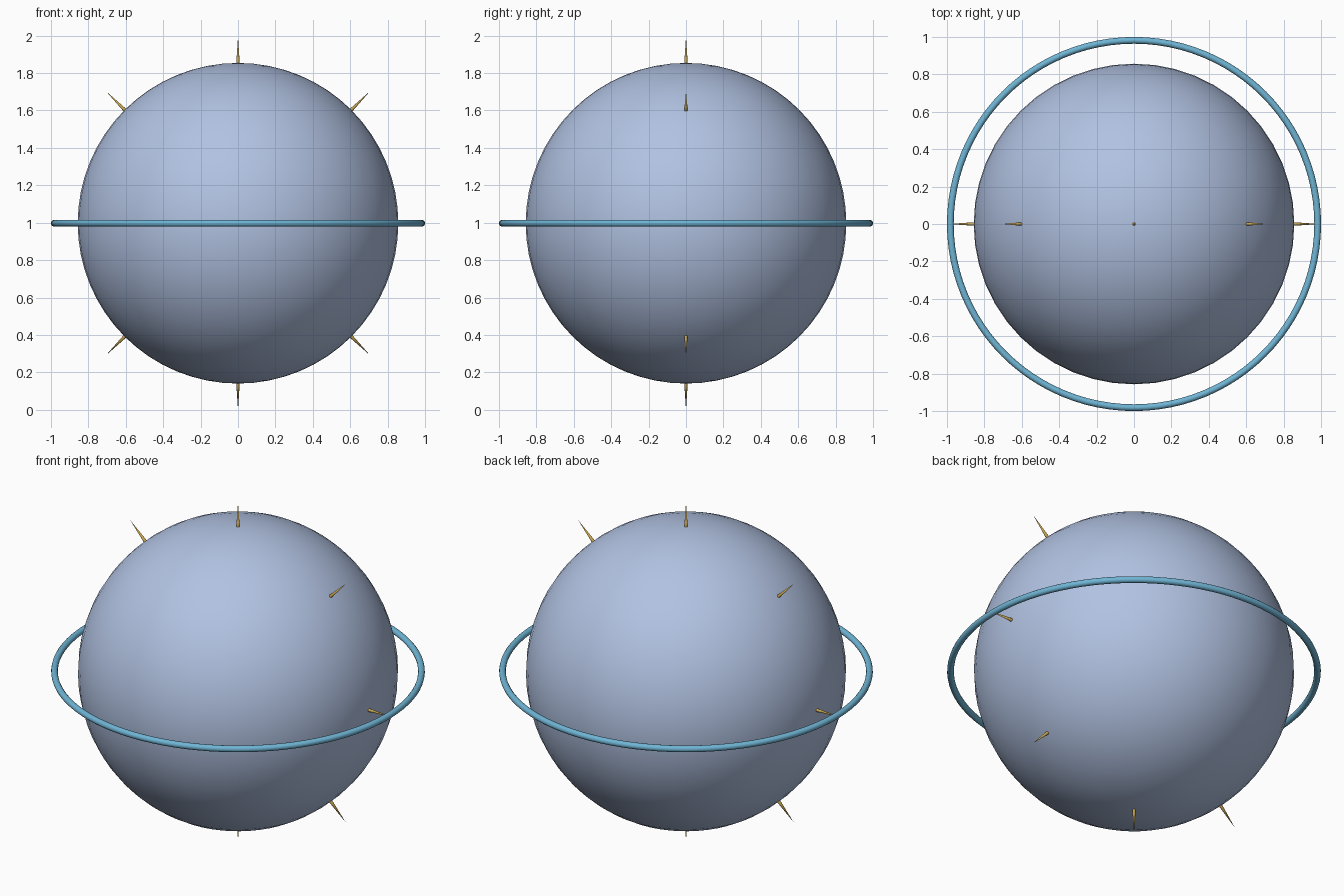
import bpy
import math
from mathutils import Vector

cube = bpy.data.objects.get("Cube")
if cube:
    bpy.data.objects.remove(cube, do_unlink=True)

CENTRE = Vector((0, 0, 0.997))
GLOBE_RADIUS = 0.857
SPIKE_TIP = 0.997


def material(name, colour):
    mat = bpy.data.materials.new(name)
    mat.use_nodes = True
    mat.diffuse_color = (*colour, 1)
    mat.node_tree.nodes["Principled BSDF"].inputs["Base Color"].default_value = (*colour, 1)
    return mat


def finish(name, mat, angle=40):
    obj = bpy.context.object
    obj.name = name
    obj.data.materials.append(mat)
    bpy.ops.object.shade_smooth_by_angle(angle=math.radians(angle))
    return obj


pale_blue = material("pale_blue", (0.44, 0.54, 0.76))
sky_blue = material("sky_blue", (0.16, 0.46, 0.66))
gold = material("gold", (0.55, 0.36, 0.08))

# Globe
bpy.ops.mesh.primitive_uv_sphere_add(segments=48, ring_count=32, radius=GLOBE_RADIUS, location=CENTRE)
finish("globe", pale_blue)

# Thin ring around the equator
bpy.ops.mesh.primitive_torus_add(major_segments=96, minor_segments=12, major_radius=0.982,
                                 minor_radius=0.018, location=CENTRE)
finish("equator_ring", sky_blue, 60)

# Eight spikes pointing outward in the upright plane
base = GLOBE_RADIUS - 0.01
for i in range(8):
    angle = i * math.tau / 8
    outward = Vector((math.sin(angle), 0, math.cos(angle)))
    bpy.ops.mesh.primitive_cone_add(vertices=12, radius1=0.01, radius2=0, depth=SPIKE_TIP - base,
                                    location=CENTRE + outward * (base + SPIKE_TIP) / 2,
                                    rotation=(0, angle, 0))
    finish(f"spike_{i + 1}", gold, 50)
